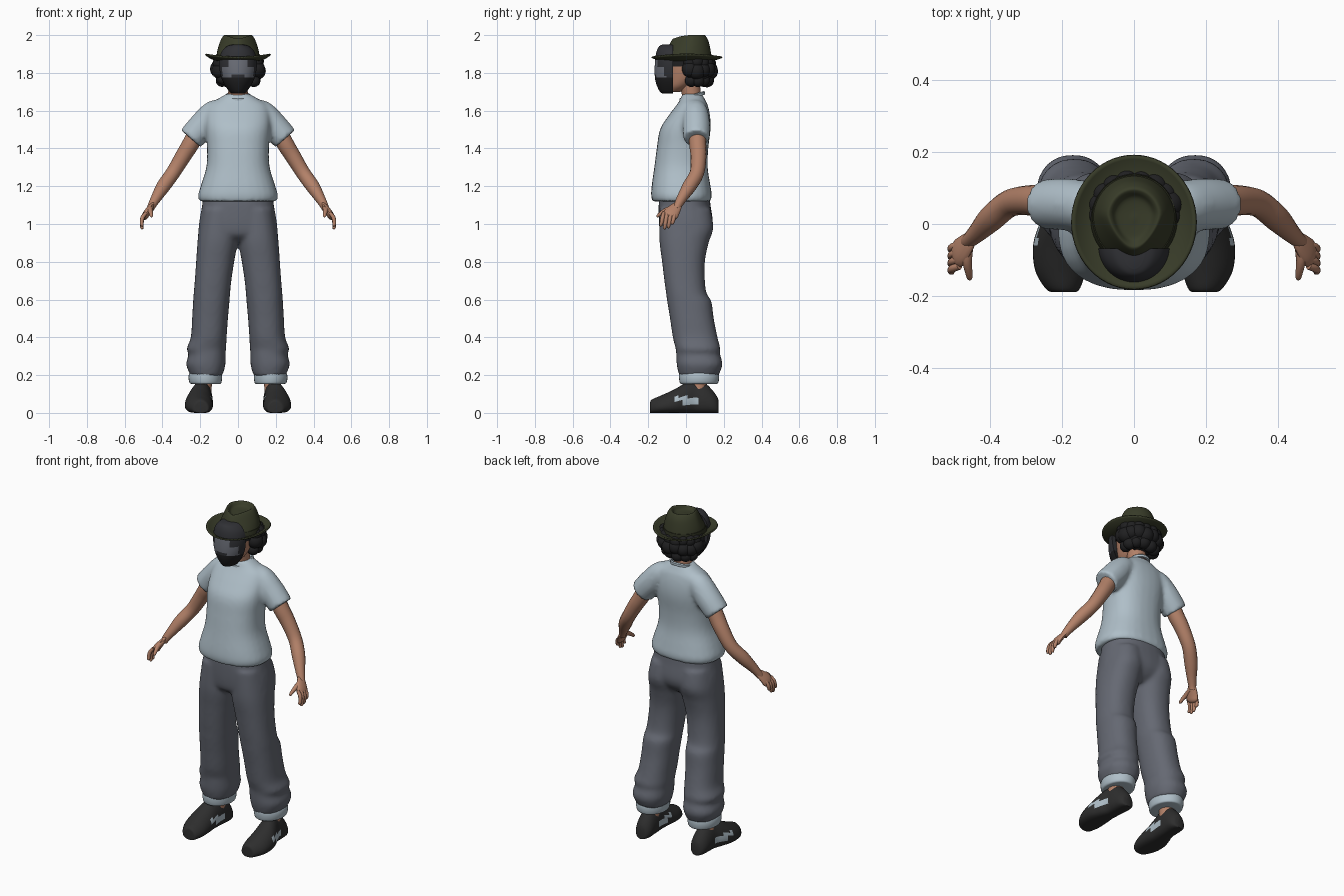
import bpy, bmesh, math, random
from mathutils import Vector, Matrix

random.seed(4)
if "Cube" in bpy.data.objects:
    bpy.data.objects.remove(bpy.data.objects["Cube"], do_unlink=True)


def material(name, *rgb):
    m = bpy.data.materials.new(name)
    m.use_nodes = True
    m.diffuse_color = (*rgb, 1)
    bsdf = next(n for n in m.node_tree.nodes if n.type == 'BSDF_PRINCIPLED')
    bsdf.inputs["Base Color"].default_value = (*rgb, 1)
    bsdf.inputs["Roughness"].default_value = 0.8
    return m


shirt_blue = material("shirt pale blue", .43, .52, .58)
trouser_grey = material("trouser grey", .13, .14, .17)
skin_tan = material("skin tan", .45, .22, .14)
hat_olive = material("hat olive", .04, .045, .022)
band_olive = material("band dark olive", .025, .028, .014)
shoe_black = material("shoe charcoal", .027, .027, .027)
hair_black = material("hair black", .014, .014, .015)
mask_dark = material("mask dark grey", .03, .031, .036)
mask_grey = material("mask mid grey", .15, .16, .19)


def interpolate(rows, steps):
    """Smooth curve through rows of numbers."""
    out = []
    for i in range(len(rows) - 1):
        a, b, c, d = (rows[max(0, min(len(rows) - 1, i + j))] for j in (-1, 0, 1, 2))
        for s in range(steps):
            t = s / steps
            out.append([q + t / 2 * (r - p + t * (2 * p - 5 * q + 4 * r - w + t * (3 * q - p - 3 * r + w)))
                        for p, q, r, w in zip(a, b, c, d)])
    return out + [list(rows[-1])]


def power(value, p):
    return math.copysign(abs(value) ** p, value)


def circle(n):
    return [(math.cos(math.tau * i / n), math.sin(math.tau * i / n)) for i in range(n)]


def skin(bm, rings, cap=True):
    """Join rings of points into a surface."""
    loops = [[bm.verts.new(p) for p in ring] for ring in rings]
    for low, high in zip(loops, loops[1:]):
        for i in range(len(low)):
            j = (i + 1) % len(low)
            bm.faces.new((low[i], low[j], high[j], high[i]))
    if cap:
        bm.faces.new(loops[0])
        bm.faces.new(loops[-1])


def stack(bm, rows, steps=4, n=28, square=1.0, back=9, warp=None, side=1):
    """Level oval rings: z, x0, x1, y0, y1."""
    rings = []
    for z, x0, x1, y0, y1 in interpolate(rows, steps):
        ring = [Vector((side * ((x0 + x1) / 2 + (x1 - x0) / 2 * power(c, square)),
                        min(back, (y0 + y1) / 2 + (y1 - y0) / 2 * power(s, square)), z))
                for c, s in circle(n)]
        rings.append([warp(p) for p in ring] if warp else ring)
    skin(bm, rings)


def centred(rows):
    return [(z, -w, w, y0, y1) for z, w, y0, y1 in rows]


def tube(bm, rows, side=1, steps=4, n=16, flat=1.0):
    """Round rings along a path: x, y, z, radius."""
    rows = interpolate(rows, steps)
    pts = [Vector((side * r[0], r[1], r[2])) for r in rows]
    rings = []
    for i, p in enumerate(pts):
        t = (pts[min(i + 1, len(pts) - 1)] - pts[max(i - 1, 0)]).normalized()
        u = t.cross(Vector((0, 1, 0))).normalized()
        v = u.cross(t)
        rings.append([p + rows[i][3] * (u * c * flat + v * s) for c, s in circle(n)])
    skin(bm, rings)


def finish(name, bm, *mats, rule=None, voxel=0, solid=0):
    bmesh.ops.recalc_face_normals(bm, faces=bm.faces)
    for f in bm.faces:
        f.smooth = True
        if rule:
            f.material_index = rule(f.calc_center_median())
    for e in bm.edges:
        e.smooth = e.calc_face_angle(0) < math.radians(45)
    mesh = bpy.data.meshes.new(name)
    bm.to_mesh(mesh)
    bm.free()
    for m in mats:
        mesh.materials.append(m)
    ob = bpy.data.objects.new(name, mesh)
    bpy.context.collection.objects.link(ob)
    if voxel:
        r = ob.modifiers.new("merge", 'REMESH')
        r.mode, r.voxel_size, r.use_smooth_shade = 'VOXEL', voxel, True
        s = ob.modifiers.new("soften", 'SMOOTH')
        s.factor, s.iterations = .5, 6
    if solid:
        ob.modifiers.new("thickness", 'SOLIDIFY').thickness = solid
    return ob


# Shirt: torso and sleeves merged
bm = bmesh.new()
stack(bm, centred([(1.12, .205, -.178, .13), (1.15, .212, -.185, .137), (1.2, .198, -.182, .13),
                   (1.3, .168, -.168, .115), (1.4, .164, -.155, .118), (1.5, .172, -.138, .13),
                   (1.57, .172, -.095, .128), (1.63, .155, -.05, .115), (1.66, .11, -.03, .1),
                   (1.69, .06, -.02, .085)]), square=.85)
for side in (1, -1):
    tube(bm, [(.08, .05, 1.61, .055), (.13, .05, 1.585, .069), (.19, .055, 1.52, .073),
              (.25, .055, 1.452, .07)], side)
finish("shirt", bm, shirt_blue, voxel=.011)

# Collar
bm = bmesh.new()
skin(bm, [[Vector((r * c, .033 + r * s, 1.677 + .018 * s + h)) for c, s in circle(32)]
          for r, h in ((.055, -.01), (.068, -.01), (.068, .004), (.062, .009), (.055, .006))], cap=False)
finish("collar", bm, shirt_blue)

# Trousers: hips and legs merged
bm = bmesh.new()
stack(bm, centred([(1.15, .185, -.14, .125), (1.1, .19, -.145, .13), (1.0, .207, -.143, .142),
                   (.94, .2, -.13, .115), (.905, .12, -.08, .07)]), square=.85)
for side in (1, -1):
    stack(bm, [(1.08, 0, .19, -.14, .13), (.98, 0, .207, -.142, .145), (.9, .003, .215, -.14, .12),
               (.8, .02, .222, -.127, .1), (.7, .035, .229, -.115, .1), (.63, .042, .235, -.105, .11),
               (.59, .045, .238, -.1, .135), (.5, .053, .243, -.085, .147), (.4, .06, .25, -.07, .167),
               (.34, .063, .272, -.055, .182), (.31, .066, .262, -.052, .18), (.26, .066, .275, -.05, .194),
               (.22, .075, .262, -.042, .182), (.195, .085, .25, -.035, .17)], side=side, square=.88)
finish("trousers", bm, trouser_grey, voxel=.011)


# Shoe rings: y, middle x, half width, height
def shoe(bm, rows, side):
    skin(bm, [[Vector((side * (x + w * c), y, h * ((1 + s) / 2) ** 1.5)) for c, s in circle(32)]
              for y, x, w, h in interpolate(rows, 6)])


def shoe_patch(p):
    top = .085 if p.y < .02 else .075
    bottom = .065 if p.y < -.02 else .045
    return int(-.065 < p.y < .065 and bottom < p.z < top)


for side, label in ((1, "left"), (-1, "right")):
    # Turned-up cuff, ankle and shoe
    bm = bmesh.new()
    stack(bm, [(.153, .1, .24, -.022, .158), (.158, .089, .256, -.032, .17), (.185, .084, .262, -.037, .175),
               (.21, .086, .258, -.035, .172), (.217, .1, .245, -.02, .16)], side=side)
    finish(label + "_cuff", bm, shirt_blue)
    bm = bmesh.new()
    tube(bm, [(.187, .065, .1, .046), (.18, .065, .2, .044)], side)
    finish(label + "_ankle", bm, skin_tan)
    bm = bmesh.new()
    shoe(bm, [(-.19, .195, .025, .05), (-.182, .198, .046, .07), (-.13, .205, .07, .093),
              (-.06, .207, .074, .125), (0, .2, .064, .16), (.05, .19, .055, .175), (.1, .187, .054, .158),
              (.14, .185, .05, .12), (.165, .185, .036, .085), (.173, .185, .015, .06)], side)
    finish(label + "_shoe", bm, shoe_black, shirt_blue, rule=shoe_patch)

    # Arm, palm and fingers
    bm = bmesh.new()
    tube(bm, [(.2, .06, 1.52, .045), (.25, .062, 1.425, .045), (.29, .066, 1.36, .042),
              (.345, .058, 1.27, .038), (.395, .018, 1.2, .037), (.432, -.02, 1.14, .028),
              (.455, -.042, 1.1, .022), (.464, -.05, 1.08, .02)], side)
    finish(label + "_arm", bm, skin_tan)
    bm = bmesh.new()
    tube(bm, [(.45, -.038, 1.108, .02), (.463, -.052, 1.09, .03), (.482, -.075, 1.06, .04),
              (.492, -.085, 1.04, .038), (.497, -.09, 1.028, .02)], side, flat=.45)
    for i, drop in enumerate((.03, .05, .055, .04)):
        y = -.058 - .02 * i
        tube(bm, [(.486, y, 1.06, .009), (.505, y - .006, 1.035, .011), (.51, y - .012, 1.025 - drop / 2, .01),
                  (.507, y - .016, 1.032 - drop, .008), (.506, y - .017, 1.028 - drop, .003)], side, 3, 10)
    tube(bm, [(.46, -.055, 1.09, .014), (.465, -.1, 1.075, .014), (.461, -.13, 1.058, .011),
              (.458, -.15, 1.042, .008), (.458, -.155, 1.038, .003)], side, 3, 10)
    finish(label + "_hand", bm, skin_tan)

# Head and neck
bm = bmesh.new()
stack(bm, centred([(1.7, .03, -.09, -.03), (1.73, .062, -.1, .02), (1.78, .082, -.105, .08),
                   (1.84, .092, -.105, .11), (1.91, .092, -.1, .11)]))
stack(bm, centred([(1.62, .058, -.015, .09), (1.68, .052, -.02, .08), (1.78, .052, -.05, .07)]))
finish("head", bm, skin_tan)

# Curly hair: inner cap, fringe and seeded curls
bm = bmesh.new()
stack(bm, centred([(1.74, .06, .04, .11), (1.77, .1, .02, .14), (1.83, .11, .01, .14), (1.89, .1, 0, .13)]))
stack(bm, centred([(1.835, .096, -.108, .1), (1.9, .1, -.108, .11)]))
for z, r, spread, count in ((1.765, .036, .85, 8), (1.815, .044, 1, 10), (1.855, .037, .97, 10)):
    for i in range(count):
        a = math.radians(-18 + 216 * i / (count - 1))
        size = r * random.uniform(.88, 1.08)
        spot = Vector((.102 * spread * math.cos(a), .048 + .077 * spread * math.sin(a),
                       z + random.uniform(-.008, .008)))
        bmesh.ops.create_icosphere(bm, subdivisions=3, radius=size, matrix=Matrix.Translation(spot))
finish("hair", bm, hair_black)


# Face mask with painted zones
def mask_zone(p):
    x = abs(p.x)
    if p.z < 1.778:
        return 1
    grey = p.z < 1.872 and x < (.045 if p.z > 1.835 else .082)
    notch = x < .03 and p.z < 1.795
    return 2 if grey and not notch and p.y < -.07 else 0


bm = bmesh.new()
stack(bm, centred([(1.69, .03, -.115, .0), (1.7, .046, -.138, .01), (1.75, .078, -.16, .03),
                   (1.8, .095, -.166, .035), (1.86, .1, -.164, .035), (1.91, .088, -.157, .03),
                   (1.94, .06, -.143, .01), (1.95, .03, -.125, -.01)]), steps=6, n=48, back=-.068)
finish("face_mask", bm, mask_dark, hair_black, mask_grey, rule=mask_zone)

# Hat brim, curled up at the sides
bm = bmesh.new()
rings = []
for step in range(9):
    t = step / 8
    rings.append([Vector(((.1 + .07 * t) * c, .005 + (.11 + .075 * t) * s,
                          1.871 + t * t * (.016 + .015 * c * c))) for c, s in circle(56)])
skin(bm, rings, cap=False)
finish("hat_brim", bm, hat_olive, solid=.008)


# Hat crown with a pinched front and a hollow top
def pinch(p):
    front = max(0, .03 - p.y) / .1
    lift = max(0, (p.z - 1.88) / .12)
    return Vector((p.x * (1 - .38 * lift * front), p.y, p.z - .02 * lift * front ** 2))


bm = bmesh.new()
stack(bm, centred([(1.868, .118, -.112, .138), (1.92, .11, -.104, .13), (1.965, .096, -.09, .12),
                   (1.99, .084, -.078, .108), (2.0, .074, -.068, .098), (1.995, .064, -.058, .088),
                   (1.978, .05, -.04, .072), (1.972, .02, -.01, .04), (1.972, .004, .01, .02)]),
      n=48, warp=pinch)
finish("hat_crown", bm, hat_olive)

# Hat band
bm = bmesh.new()
stack(bm, centred([(1.872, .121, -.115, .141), (1.898, .117, -.111, .137)]), n=48, warp=pinch)
finish("hat_band", bm, band_olive)
